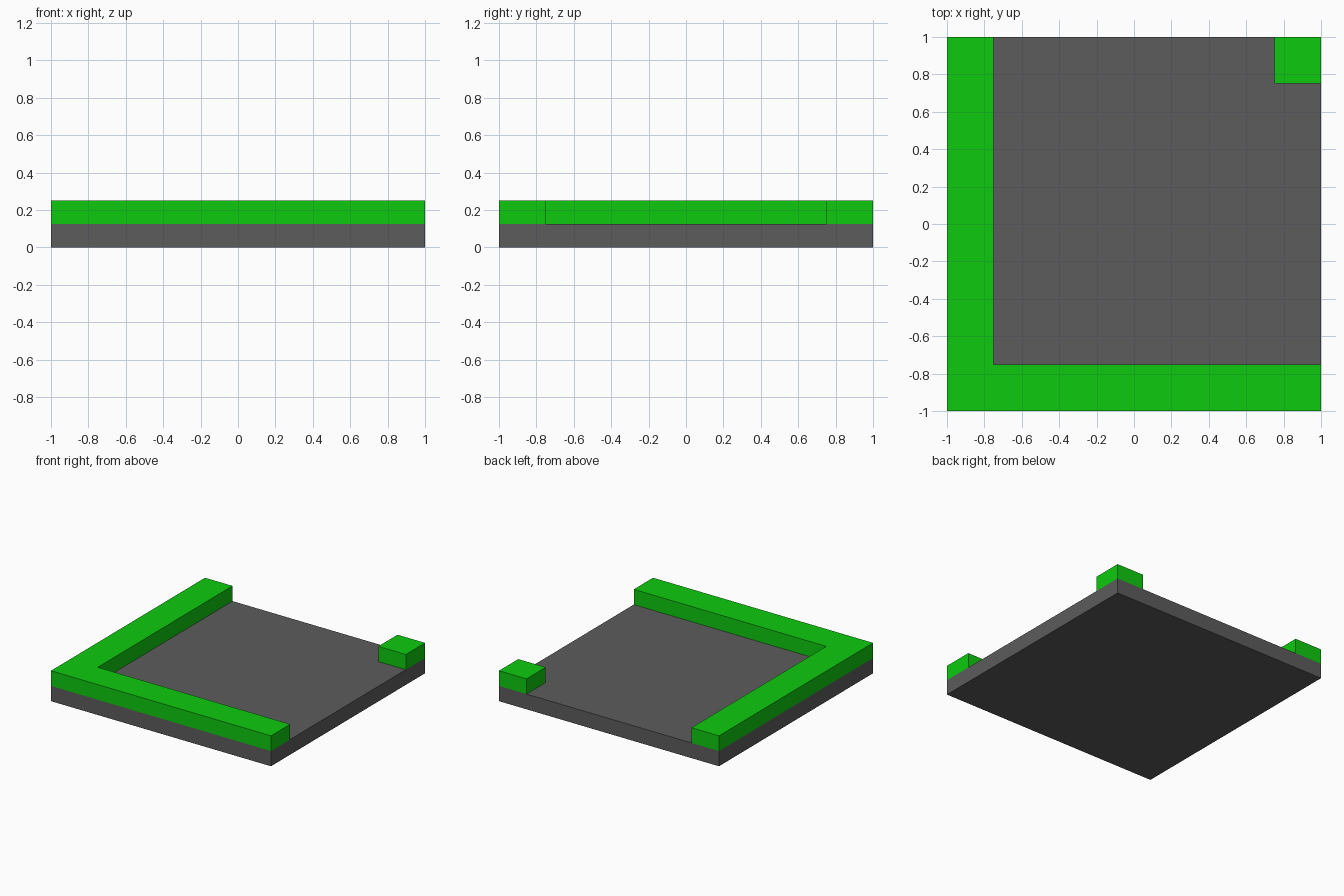
import bpy, bmesh

if "Cube" in bpy.data.objects:
    bpy.data.objects.remove(bpy.data.objects["Cube"])


def material(name, rgb):
    mat = bpy.data.materials.new(name)
    mat.diffuse_color = (*rgb, 1.0)
    mat.use_nodes = True
    mat.node_tree.nodes["Principled BSDF"].inputs["Base Color"].default_value = mat.diffuse_color
    return mat


def slab(name, outline, z0, z1, mat):
    """Extrude a flat outline from z0 up to z1."""
    bm = bmesh.new()
    base = bm.faces.new([bm.verts.new((x, y, z0)) for x, y in outline])
    top = bmesh.ops.extrude_face_region(bm, geom=[base], use_keep_orig=True)["geom"]
    verts = [v for v in top if isinstance(v, bmesh.types.BMVert)]
    bmesh.ops.translate(bm, verts=verts, vec=(0, 0, z1 - z0))
    bmesh.ops.recalc_face_normals(bm, faces=bm.faces)
    mesh = bpy.data.meshes.new(name)
    bm.to_mesh(mesh)
    bm.free()
    mesh.materials.append(mat)
    obj = bpy.data.objects.new(name, mesh)
    bpy.context.collection.objects.link(obj)
    return obj


grey = material("dark grey", (0.107, 0.107, 0.107))
green = material("bright green", (0.0044, 0.591, 0.0044))

H, T = 0.125, 0.25   # layer height, border width
E = 1 - T            # inner edge of the border

# Square floor plate
slab("floor_plate", [(-1, -1), (1, -1), (1, 1), (-1, 1)], 0, H, grey)

# L-shaped border along the left and front edges
slab("corner_border", [(-1, -1), (1, -1), (1, -E), (-E, -E), (-E, 1), (-1, 1)],
     H, 2 * H, green)

# Small block on the opposite corner
slab("corner_block", [(E, E), (1, E), (1, 1), (E, 1)], H, 2 * H, green)
